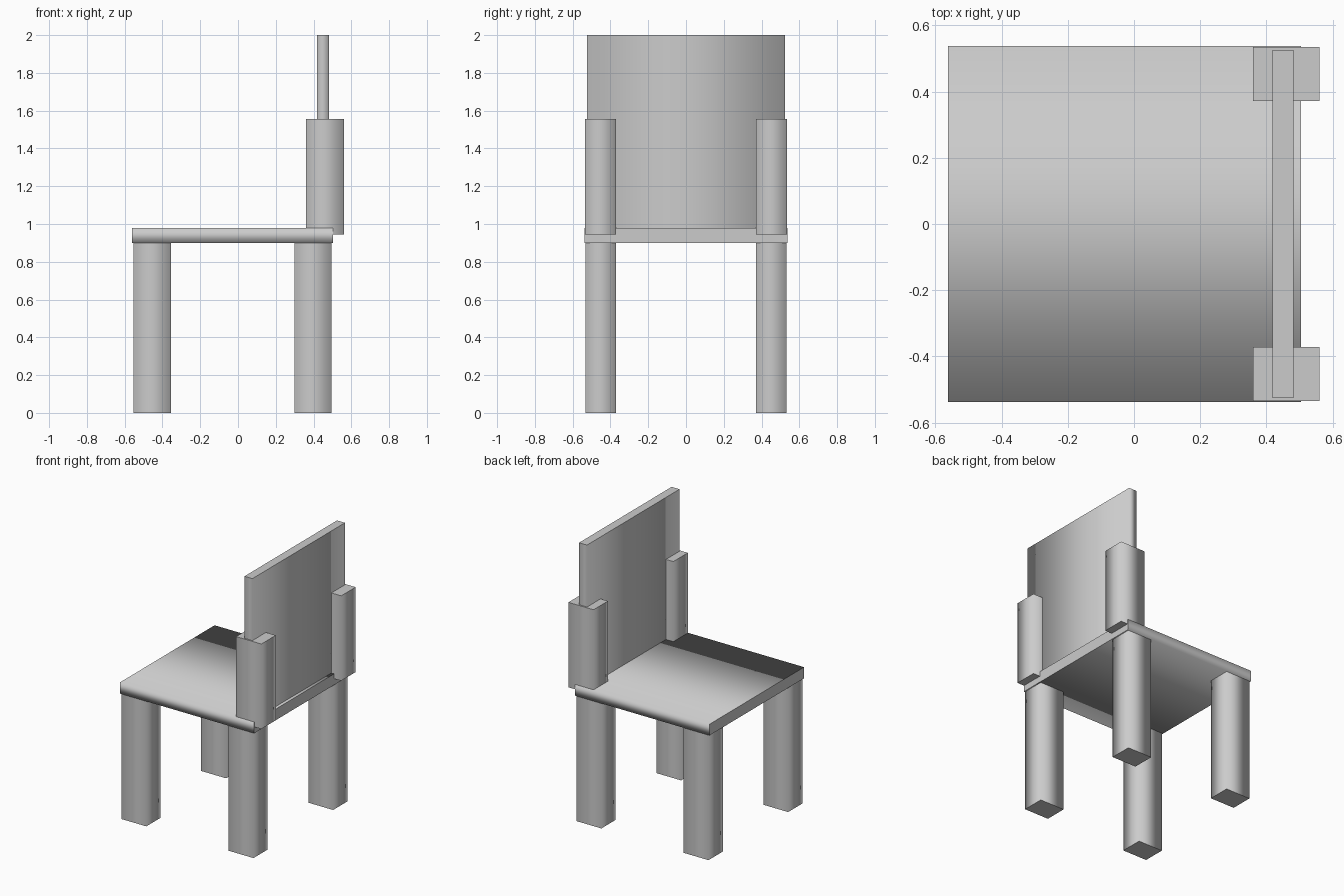
import bpy
import bmesh
from mathutils import Vector

if "Cube" in bpy.data.objects:
    bpy.data.objects.remove(bpy.data.objects["Cube"])


def block(name, lo, hi, axis):
    """Box whose sides are smooth around one axis, with flat end caps."""
    lo, hi = Vector(lo), Vector(hi)
    bm = bmesh.new()
    bmesh.ops.create_cube(bm, size=1)
    bmesh.ops.scale(bm, vec=hi - lo, verts=bm.verts)
    bmesh.ops.translate(bm, vec=(lo + hi) / 2, verts=bm.verts)
    bm.normal_update()
    for f in bm.faces:
        f.smooth = abs(f.normal[axis]) < 0.5
    for e in bm.edges:
        if any(not f.smooth for f in e.link_faces):
            e.smooth = False
    mesh = bpy.data.meshes.new(name)
    bm.to_mesh(mesh)
    bm.free()
    obj = bpy.data.objects.new(name, mesh)
    bpy.context.collection.objects.link(obj)
    return obj


# Seat slab, smooth around x
block("seat", (-0.562, -0.537, 0.90), (0.504, 0.537, 0.98), 0)

# Backrest panel standing on the seat
block("backrest", (0.419, -0.525, 0.97), (0.482, 0.525, 2.0), 2)

# Legs and backrest posts, mirrored across y
for side, s in (("right", -1), ("left", 1)):
    y0, y1 = sorted((s * 0.371, s * 0.533))
    block(f"front_leg_{side}", (-0.552, y0, 0), (-0.355, y1, 0.90), 2)
    block(f"rear_leg_{side}", (0.299, y0, 0), (0.496, y1, 0.90), 2)
    y0, y1 = sorted((s * 0.371, s * 0.535))
    block(f"back_post_{side}", (0.36, y0, 0.945), (0.56, y1, 1.555), 2)
